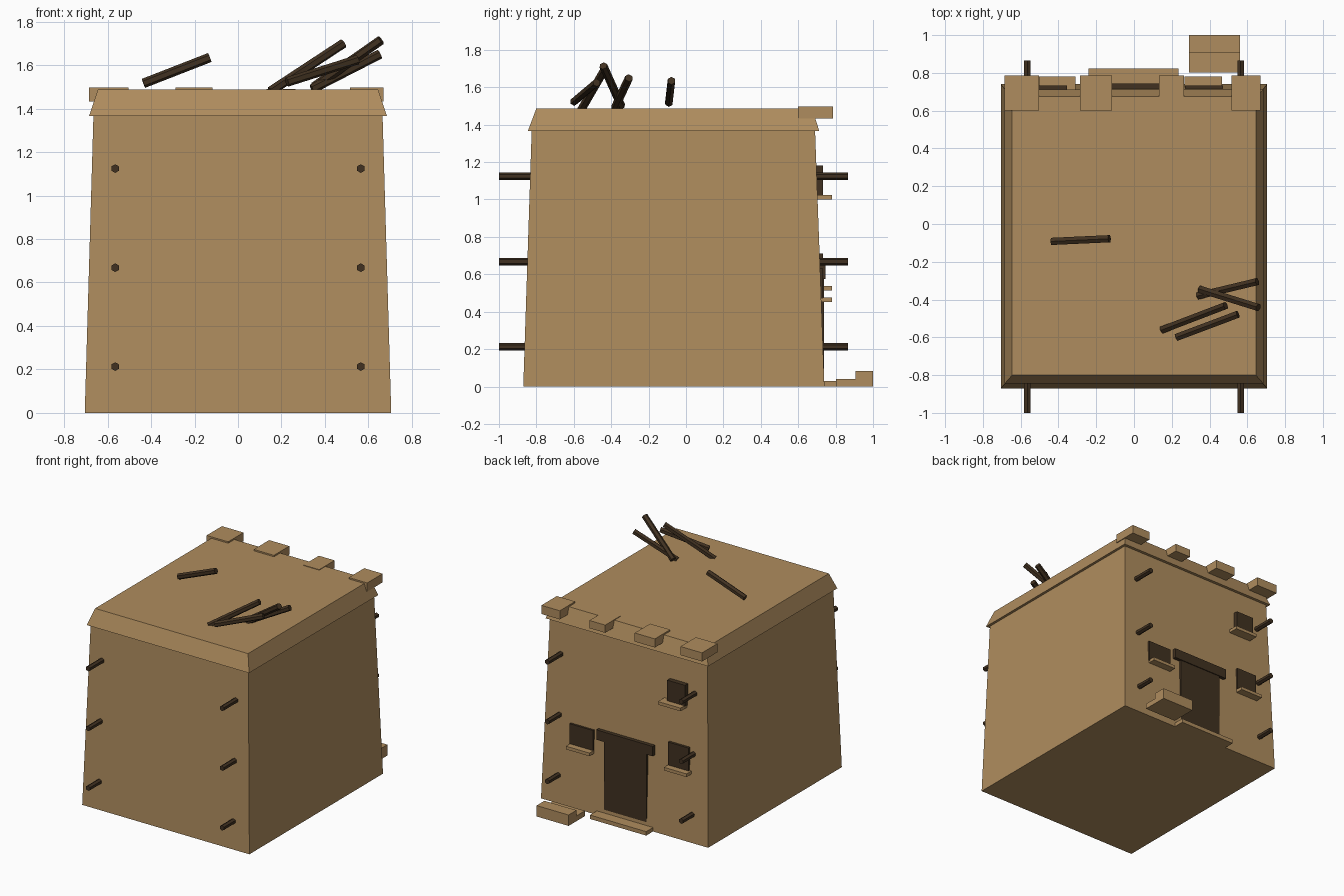
import bpy, bmesh
from mathutils import Vector

old = bpy.data.objects.get("Cube")
if old:
    bpy.data.objects.remove(old, do_unlink=True)


def make_material(name, rgb):
    mat = bpy.data.materials.new(name)
    mat.use_nodes = True
    color = (*rgb, 1.0)
    mat.diffuse_color = color
    bsdf = mat.node_tree.nodes["Principled BSDF"]
    bsdf.inputs["Base Color"].default_value = color
    bsdf.inputs["Roughness"].default_value = 0.9
    return mat


CLAY = make_material("tan clay", (0.43, 0.265, 0.112))
WOOD = make_material("dark wood", (0.053, 0.031, 0.015))


def finish(name, bm, mat):
    bmesh.ops.recalc_face_normals(bm, faces=bm.faces)
    mesh = bpy.data.meshes.new(name)
    bm.to_mesh(mesh)
    bm.free()
    mesh.materials.append(mat)
    obj = bpy.data.objects.new(name, mesh)
    bpy.context.collection.objects.link(obj)
    return obj


def frustum(name, low, high, mat):
    """Tapered block between two rectangles (x0, x1, y0, y1, z)."""
    bm = bmesh.new()
    rings = []
    for x0, x1, y0, y1, z in (low, high):
        rings.append([bm.verts.new((x, y, z)) for x, y in
                      ((x0, y0), (x1, y0), (x1, y1), (x0, y1))])
    bottom, top = rings
    bm.faces.new(bottom)
    bm.faces.new(top)
    for i in range(4):
        j = (i + 1) % 4
        bm.faces.new((bottom[i], bottom[j], top[j], top[i]))
    return finish(name, bm, mat)


def box(name, x, y, z, mat):
    return frustum(name, (*x, *y, z[0]), (*x, *y, z[1]), mat)


def pole(name, start, end, radius=0.02):
    """Six-sided wooden pole between two points."""
    a, b = Vector(start), Vector(end)
    bm = bmesh.new()
    bmesh.ops.create_cone(bm, cap_ends=True, segments=6, radius1=radius,
                          radius2=radius, depth=(b - a).length)
    obj = finish(name, bm, WOOD)
    obj.location = (a + b) / 2
    obj.rotation_mode = "QUATERNION"
    obj.rotation_quaternion = (b - a).to_track_quat("Z", "Y")
    return obj


# Tapered house body and flared roof slab
frustum("house_body", (-0.705, 0.705, -0.87, 0.74, 0),
        (-0.665, 0.665, -0.825, 0.69, 1.37), CLAY)
frustum("roof_slab", (-0.685, 0.685, -0.845, 0.712, 1.367),
        (-0.645, 0.645, -0.80, 0.675, 1.487), CLAY)

# Parapet blocks along the back edge
for i, (x0, x1, top) in enumerate([(-0.685, -0.503, 1.498), (-0.287, -0.117, 1.498),
                                   (0.132, 0.265, 1.491), (0.515, 0.67, 1.498)]):
    box(f"parapet_block_{i + 1}", (x0, x1), (0.60, 0.785), (1.432, top), CLAY)

# Beams running through the house
for side, x in (("right", -0.565), ("left", 0.565)):
    for i, z in enumerate((0.213, 0.668, 1.124)):
        pole(f"{side}_beam_{i + 1}", (x, -1, z), (x, 0.865, z))

# Doorway with lintel and step
box("door", (-0.185, 0.177), (0.65, 0.738), (0.012, 0.60), WOOD)
box("door_lintel", (-0.24, 0.235), (0.65, 0.745), (0.575, 0.65), WOOD)
box("door_step", (-0.24, 0.235), (0.70, 0.822), (0, 0.03), CLAY)

# Windows with sills
for name, x, z, sill_x, sill_z in (
        ("left", (0.27, 0.47), (0.47, 0.63), (0.268, 0.466), 0.465),
        ("right", (-0.535, -0.362), (0.53, 0.712), (-0.55, -0.36), 0.525),
        ("upper", (-0.505, -0.355), (1.02, 1.182), (-0.50, -0.31), 1.013)):
    box(f"{name}_window", x, (0.63, 0.733), z, WOOD)
    box(f"{name}_sill", sill_x, (0.63, 0.78), (sill_z - 0.012, sill_z + 0.012), CLAY)

# Stepped bench outside the door
box("bench_seat", (0.29, 0.56), (0.803, 0.905), (0, 0.04), CLAY)
box("bench_back", (0.29, 0.56), (0.905, 1.0), (0, 0.083), CLAY)

# Loose poles on the roof
for i, (a, b) in enumerate([
        ((-0.435, -0.092, 1.516), (-0.13, -0.078, 1.635)),
        ((0.15, -0.56, 1.48), (0.485, -0.432, 1.70)),
        ((0.225, -0.6, 1.522), (0.55, -0.478, 1.625)),
        ((0.34, -0.38, 1.49), (0.652, -0.305, 1.65)),
        ((0.35, -0.346, 1.50), (0.658, -0.442, 1.715))]):
    pole(f"roof_pole_{i + 1}", a, b, 0.022)
